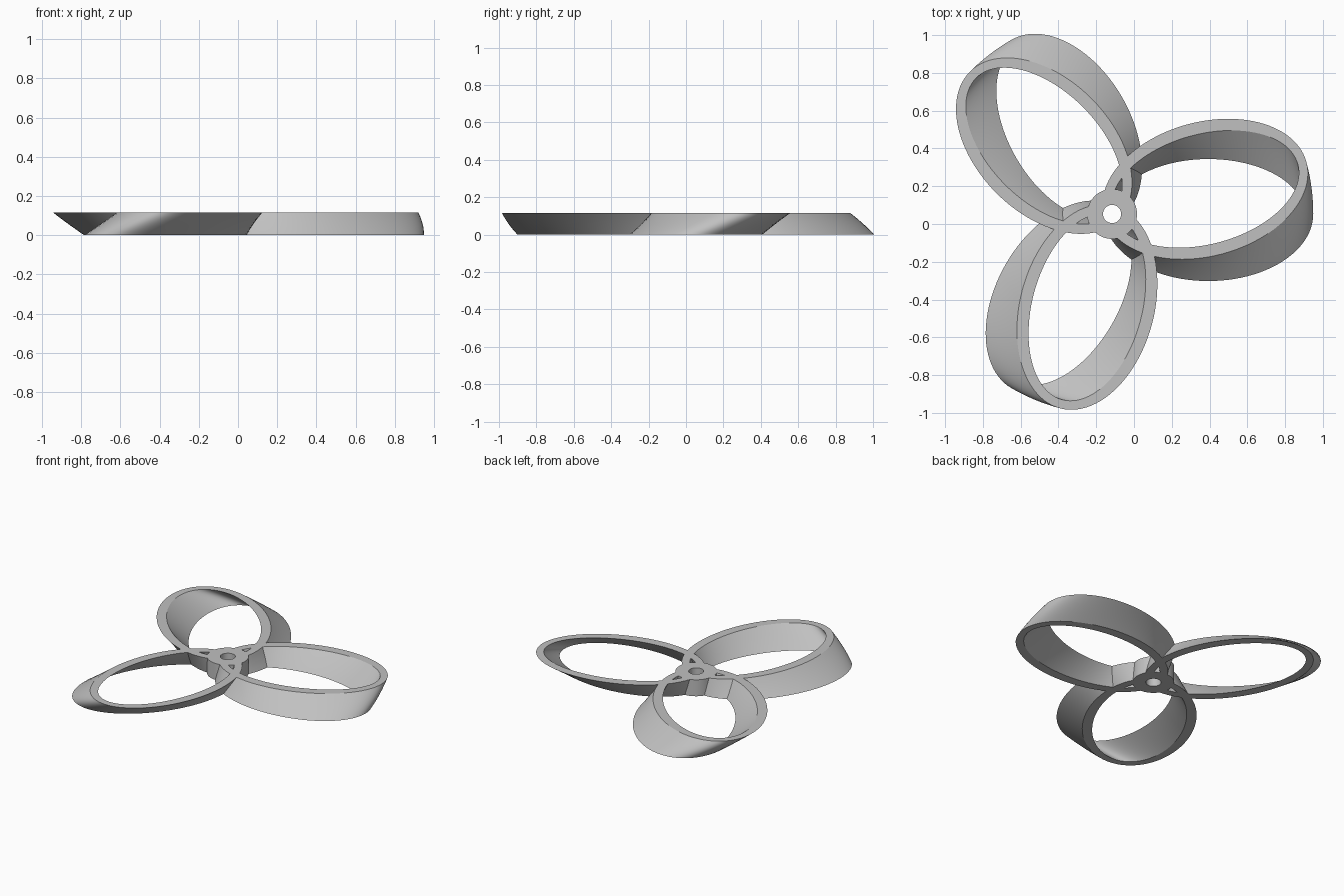
import bpy, bmesh
from math import sin, cos, pi, radians

cube = bpy.data.objects.get("Cube")
if cube:
    bpy.data.objects.remove(cube, do_unlink=True)

HUB = (-0.116, 0.053)
HEIGHT = 0.115
TWIST = radians(15)
SIDES, LAYERS = 96, 8

grey = bpy.data.materials.new("light_grey")
grey.use_nodes = True
COLOUR = (0.53, 0.53, 0.53, 1)
grey.diffuse_color = COLOUR
grey.node_tree.nodes["Principled BSDF"].inputs["Base Color"].default_value = COLOUR


def new_object(name, bm):
    bmesh.ops.recalc_face_normals(bm, faces=bm.faces)
    mesh = bpy.data.meshes.new(name)
    bm.to_mesh(mesh)
    bm.free()
    mesh.materials.append(grey)
    obj = bpy.data.objects.new(name, mesh)
    bpy.context.collection.objects.link(obj)
    obj.location = (*HUB, 0)
    return obj


def twisted_loop(name, turn):
    """Elliptical band whose section rotates about the hub as it rises."""
    bm = bmesh.new()

    def ring(a, b, z):
        angle = turn + TWIST * z / HEIGHT
        verts = []
        for i in range(SIDES):
            t = 2 * pi * i / SIDES
            u, v = 0.51 + a * cos(t), b * sin(t)
            verts.append(bm.verts.new((u * cos(angle) - v * sin(angle),
                                       u * sin(angle) + v * cos(angle), z)))
        return verts

    levels = [HEIGHT * k / LAYERS for k in range(LAYERS + 1)]
    rings = [ring(0.555, 0.355, z) for z in levels]
    rings += [ring(0.508, 0.291, z) for z in reversed(levels)]
    for lower, upper in zip(rings, rings[1:] + rings[:1]):
        for i in range(SIDES):
            j = (i + 1) % SIDES
            bm.faces.new((lower[i], lower[j], upper[j], upper[i]))
    return new_object(name, bm)


def cylinder(name, radius, z0, z1):
    bm = bmesh.new()
    bmesh.ops.create_cone(bm, cap_ends=True, segments=64, radius1=radius,
                          radius2=radius, depth=z1 - z0)
    bmesh.ops.translate(bm, verts=bm.verts, vec=(0, 0, (z0 + z1) / 2))
    return new_object(name, bm)


def combine(target, tool, operation):
    mod = target.modifiers.new(operation.lower(), 'BOOLEAN')
    mod.operation = operation
    mod.solver = 'EXACT'
    mod.object = tool
    bpy.context.view_layer.objects.active = target
    bpy.ops.object.modifier_apply(modifier=mod.name)
    bpy.data.objects.remove(tool, do_unlink=True)


# Hub joined with three looped blades, then bored through
rotor = cylinder("looped_propeller", 0.132, 0, HEIGHT)
for k in range(3):
    combine(rotor, twisted_loop("blade_loop", 2 * pi * k / 3), 'UNION')
combine(rotor, cylinder("shaft_hole", 0.048, -HEIGHT, 2 * HEIGHT), 'DIFFERENCE')

bpy.ops.object.select_all(action='DESELECT')
rotor.select_set(True)
bpy.context.view_layer.objects.active = rotor
bpy.ops.object.shade_smooth_by_angle(angle=radians(30))
